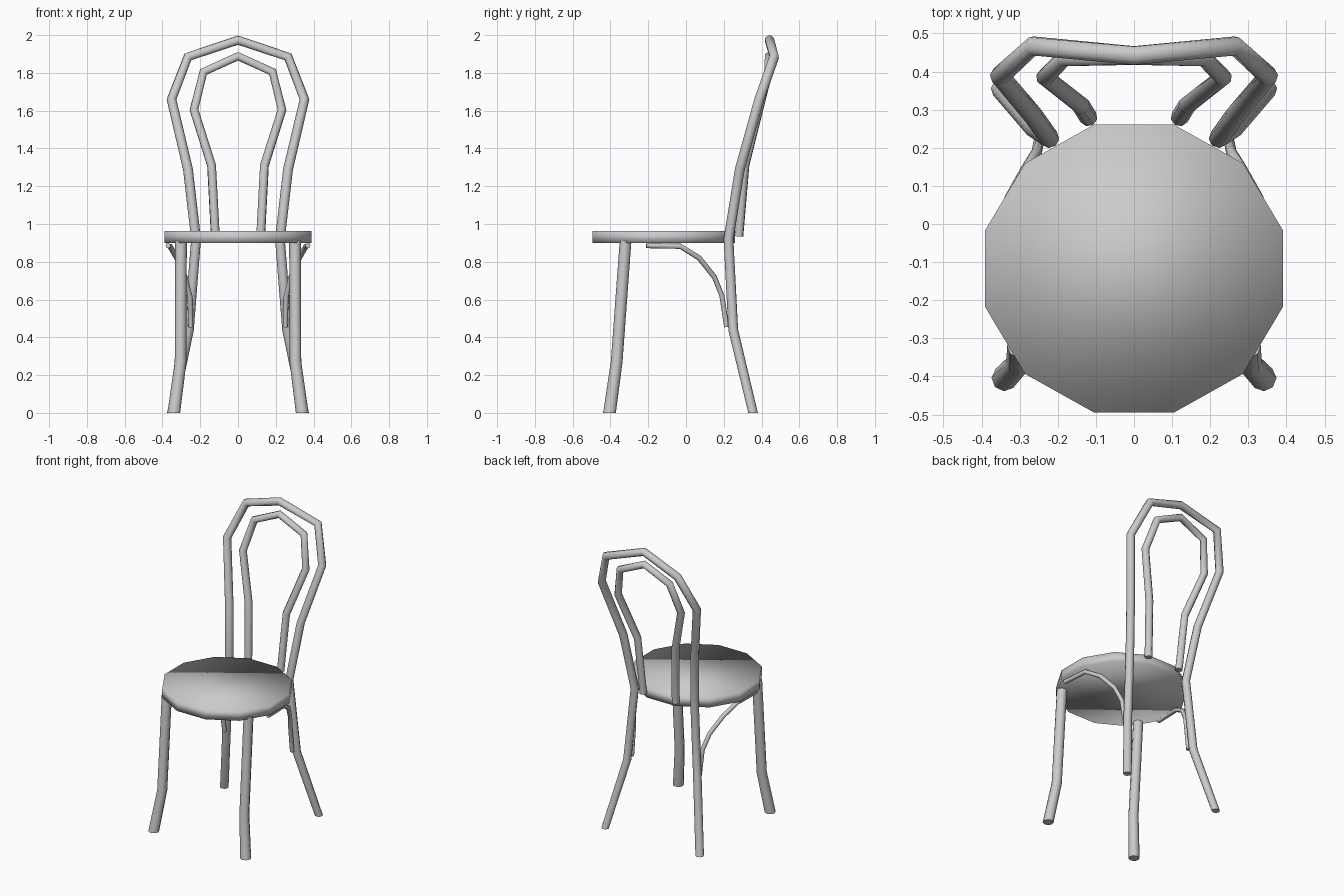
import bpy
import bmesh
from math import cos, sin, radians
from mathutils import Vector

cube = bpy.data.objects.get("Cube")
if cube:
    bpy.data.objects.remove(cube, do_unlink=True)

# One plain grey for the whole chair
GREY = (0.6, 0.6, 0.6, 1)
grey = bpy.data.materials.new("plain grey")
grey.use_nodes = True
grey.diffuse_color = GREY
grey.node_tree.nodes["Principled BSDF"].inputs["Base Color"].default_value = GREY


def mirrored(points):
    """Complete a half hoop whose last point lies on the centre plane."""
    return points + [(-x, y, z) for x, y, z in reversed(points[:-1])]


def rod(name, points, radius, side=1, foot_scale=1):
    """Sweep a faceted round rod along straight segments."""
    curve = bpy.data.curves.new(name, "CURVE")
    curve.dimensions = "3D"
    curve.bevel_depth = radius
    curve.bevel_resolution = 2
    curve.use_fill_caps = True
    spline = curve.splines.new("POLY")
    spline.points.add(len(points) - 1)
    for p, (x, y, z) in zip(spline.points, points):
        p.co = (side * x, y, z, 1)
        p.radius = foot_scale if z == 0 else 1
    obj = bpy.data.objects.new(name, curve)
    bpy.context.collection.objects.link(obj)
    bpy.ops.object.select_all(action="DESELECT")
    obj.select_set(True)
    bpy.context.view_layer.objects.active = obj
    bpy.ops.object.convert(target="MESH")
    obj = bpy.context.view_layer.objects.active
    # Cut the feet level with the floor
    for v in obj.data.vertices:
        if v.co.z < 0.05:
            v.co.z = 0
    obj.data.materials.clear()
    obj.data.materials.append(grey)
    bpy.ops.object.shade_smooth_by_angle(angle=radians(60))
    return obj


# Seat: twelve-sided slab with softened shading
bm = bmesh.new()
ring = [(0.404 * cos(radians(15 + 30 * i)), 0.391 * sin(radians(15 + 30 * i)) - 0.117)
        for i in range(12)]
base = bm.faces.new([bm.verts.new((x, y, 0.9)) for x, y in ring])
top = bmesh.ops.extrude_face_region(bm, geom=[base], use_keep_orig=True)
bmesh.ops.translate(bm, vec=Vector((0, 0, 0.064)),
                    verts=[g for g in top["geom"] if isinstance(g, bmesh.types.BMVert)])
bmesh.ops.recalc_face_normals(bm, faces=bm.faces)
for f in bm.faces:
    f.smooth = True
seat_mesh = bpy.data.meshes.new("seat")
bm.to_mesh(seat_mesh)
bm.free()
seat_mesh.materials.append(grey)
bpy.context.collection.objects.link(bpy.data.objects.new("seat", seat_mesh))

# Back legs and outer back hoop, bent from one rod
rod("back_legs_and_outer_hoop", mirrored([
    (0.35, 0.355, 0), (0.26, 0.25, 0.44), (0.222, 0.225, 0.92), (0.265, 0.285, 1.29),
    (0.352, 0.388, 1.66), (0.265, 0.467, 1.885), (0, 0.442, 1.973)]), 0.026)

# Inner back hoop
rod("inner_hoop", mirrored([
    (0.12, 0.28, 0.935), (0.14, 0.312, 1.31), (0.233, 0.385, 1.605),
    (0.183, 0.436, 1.805), (0, 0.44, 1.888)]), 0.024)

for side, label in ((1, "left"), (-1, "right")):
    # Front legs flare outward near the floor
    rod("front_leg_" + label, [
        (0.302, -0.32, 0.91), (0.304, -0.367, 0.27), (0.34, -0.405, 0)],
        0.031, side, 1.1)
    # Thin curved braces from the seat to the back legs
    rod("brace_" + label, [
        (0.37, -0.21, 0.886), (0.36, -0.03, 0.882), (0.325, 0.07, 0.82),
        (0.28, 0.15, 0.72), (0.255, 0.19, 0.62), (0.25, 0.215, 0.455)],
        0.014, side)
